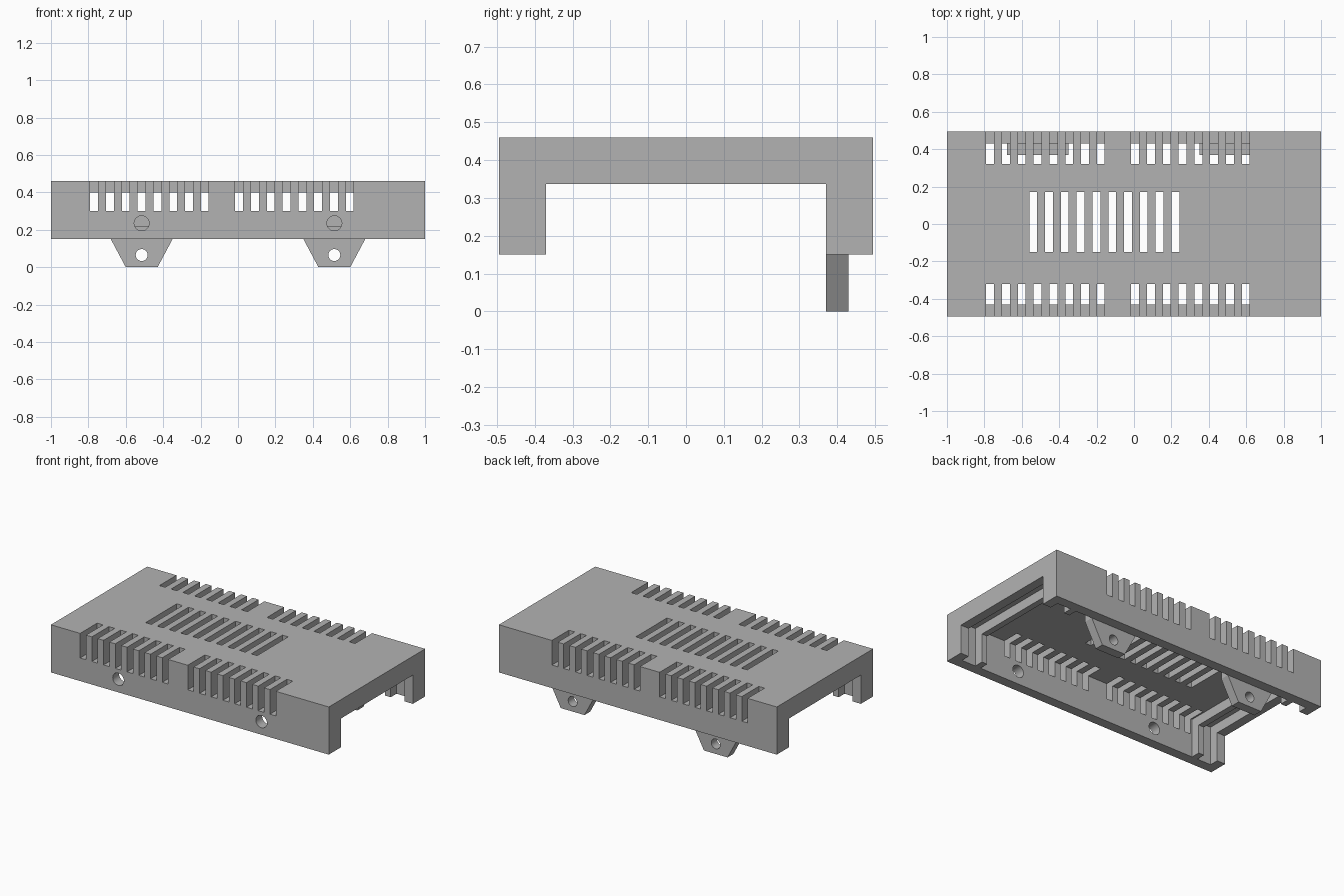
import bpy, bmesh, math
from mathutils import Matrix

cube = bpy.data.objects.get("Cube")
if cube:
    bpy.data.objects.remove(cube, do_unlink=True)

grey = bpy.data.materials.new("plain grey")
grey.use_nodes = True
colour = (0.45, 0.45, 0.45, 1)
grey.diffuse_color = colour
grey.node_tree.nodes["Principled BSDF"].inputs["Base Color"].default_value = colour


def add_box(bm, x0, x1, y0, y1, z0, z1):
    verts = bmesh.ops.create_cube(bm, size=1)["verts"]
    for v in verts:
        v.co.x = x1 if v.co.x > 0 else x0
        v.co.y = y1 if v.co.y > 0 else y0
        v.co.z = z1 if v.co.z > 0 else z0


def add_hole(bm, x, y, z, radius, depth):
    turn = Matrix.Translation((x, y, z)) @ Matrix.Rotation(math.pi / 2, 4, "X")
    bmesh.ops.create_cone(bm, cap_ends=True, segments=32, radius1=radius,
                          radius2=radius, depth=depth, matrix=turn)


def make_object(name, bm):
    bmesh.ops.recalc_face_normals(bm, faces=bm.faces)
    mesh = bpy.data.meshes.new(name)
    bm.to_mesh(mesh)
    bm.free()
    mesh.materials.append(grey)
    obj = bpy.data.objects.new(name, mesh)
    bpy.context.collection.objects.link(obj)
    return obj


def cut(target, bm):
    cutter = make_object("cutter", bm)
    cutter.hide_render = True
    mod = target.modifiers.new("cut", "BOOLEAN")
    mod.operation = "DIFFERENCE"
    mod.solver = "EXACT"
    mod.object = cutter
    graph = bpy.context.evaluated_depsgraph_get()
    result = bpy.data.meshes.new_from_object(target.evaluated_get(graph))
    target.modifiers.clear()
    target.data = result
    bpy.data.objects.remove(cutter, do_unlink=True)


def smooth_holes(obj):
    bpy.ops.object.select_all(action="DESELECT")
    obj.select_set(True)
    bpy.context.view_layer.objects.active = obj
    bpy.ops.object.shade_smooth_by_angle(angle=math.radians(20))


BOTTOM, TOP, HALF = 0.15, 0.46, 0.495
TAB_X = 0.515
PITCH, SLOT = 0.0845, 0.042

# Shell block
bm = bmesh.new()
add_box(bm, -1, 1, -HALF, HALF, BOTTOM, TOP)
cover = make_object("vented_cover", bm)

# Main cavity and the panel groove near each end
bm = bmesh.new()
for x0, x1 in ((-0.8, 0.8), (0.84, 0.94), (-0.94, -0.84)):
    add_box(bm, x0, x1, -0.43, 0.43, 0, 0.4)
cut(cover, bm)

# Opening through both ends
bm = bmesh.new()
add_box(bm, -1.1, 1.1, -0.37, 0.37, 0, 0.337)
cut(cover, bm)

# Corner vents, centre vents and front screw holes
bm = bmesh.new()
for start in (-0.79, -0.015):
    for i in range(8):
        x = start + i * PITCH
        add_box(bm, x, x + SLOT, -0.6, -0.32, 0.3, 0.6)
        add_box(bm, x, x + SLOT, 0.32, 0.6, 0.3, 0.6)
for i in range(10):
    x = -0.56 + i * PITCH
    add_box(bm, x, x + SLOT, -0.15, 0.17, 0.37, 0.6)
for x in (-TAB_X, TAB_X):
    add_hole(bm, x, -0.46, 0.235, 0.04, 0.14)
cut(cover, bm)
smooth_holes(cover)

# Mounting tabs inside the back wall
profile = ((-0.085, 0), (0.085, 0), (0.165, 0.15), (0.165, 0.22),
           (-0.165, 0.22), (-0.165, 0.15))
for side, x in (("right", -TAB_X), ("left", TAB_X)):
    bm = bmesh.new()
    face = bm.faces.new([bm.verts.new((x + px, 0.37, pz)) for px, pz in profile])
    back = bmesh.ops.extrude_face_region(bm, geom=[face])["geom"]
    bmesh.ops.translate(bm, vec=(0, 0.06, 0),
                        verts=[g for g in back if isinstance(g, bmesh.types.BMVert)])
    tab = make_object(side + "_mounting_tab", bm)
    bm = bmesh.new()
    add_hole(bm, x, 0.4, 0.065, 0.032, 0.2)
    cut(tab, bm)
    smooth_holes(tab)
